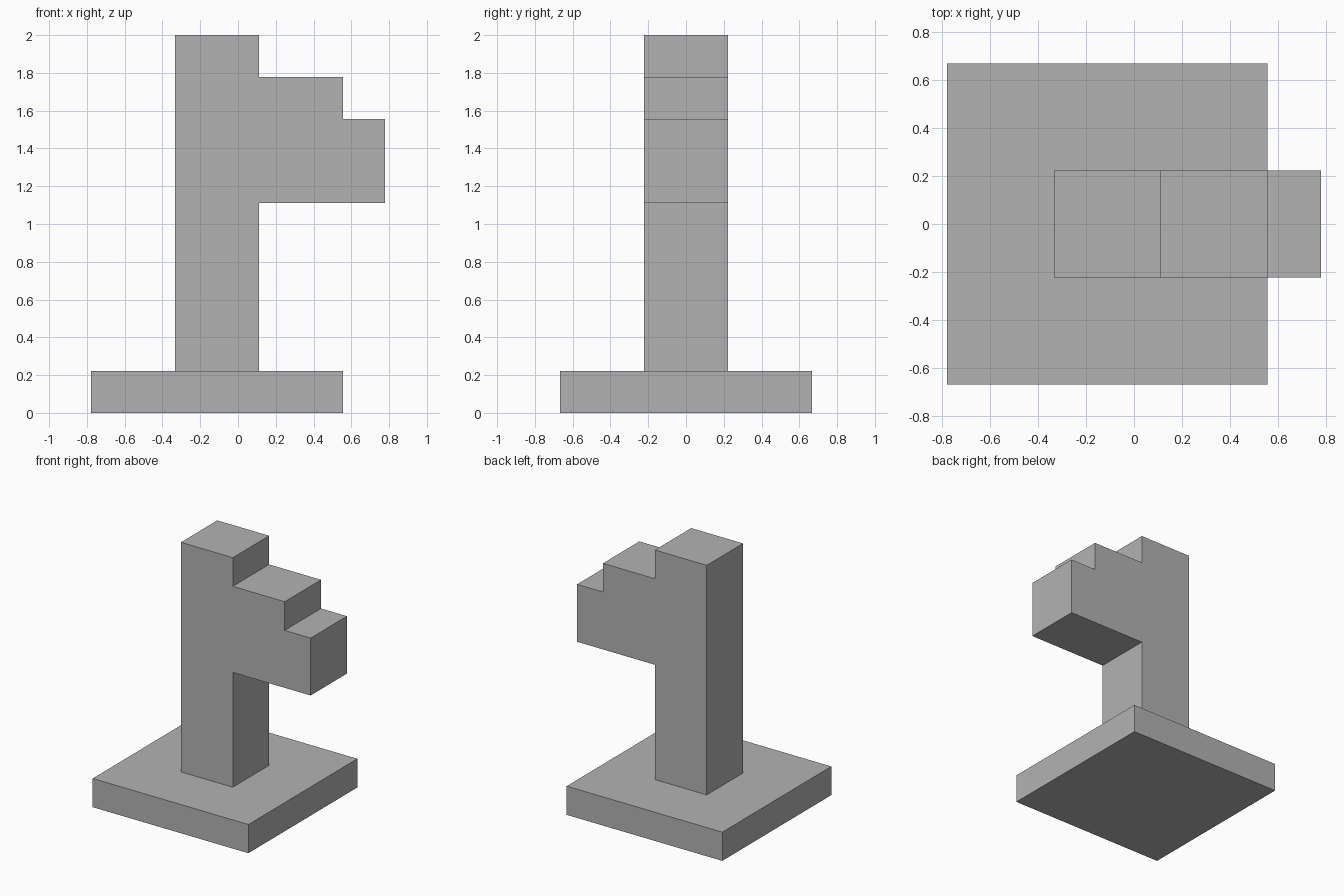
import bpy
import bmesh

cube = bpy.data.objects.get("Cube")
if cube:
    bpy.data.objects.remove(cube, do_unlink=True)

U = 2 / 9  # grid module

grey = bpy.data.materials.new("plain_grey")
grey.use_nodes = True
colour = (0.45, 0.45, 0.45, 1)
grey.diffuse_color = colour
grey.node_tree.nodes["Principled BSDF"].inputs["Base Color"].default_value = colour


def extrude_profile(name, profile, half_depth):
    """Extrude an x-z outline symmetrically along y (module units)."""
    bm = bmesh.new()
    verts = [bm.verts.new((x * U, -half_depth * U, z * U)) for x, z in profile]
    face = bm.faces.new(verts)
    extruded = bmesh.ops.extrude_face_region(bm, geom=[face])["geom"]
    moved = [v for v in extruded if isinstance(v, bmesh.types.BMVert)]
    bmesh.ops.translate(bm, verts=moved, vec=(0, 2 * half_depth * U, 0))
    bmesh.ops.recalc_face_normals(bm, faces=bm.faces)
    mesh = bpy.data.meshes.new(name)
    bm.to_mesh(mesh)
    bm.free()
    mesh.materials.append(grey)
    obj = bpy.data.objects.new(name, mesh)
    bpy.context.collection.objects.link(obj)
    return obj


# Square plinth
extrude_profile("base", [(-3.5, 0), (2.5, 0), (2.5, 1), (-3.5, 1)], 3)

# Column with stepped arm, one continuous outline
extrude_profile("stepped_post", [
    (-1.5, 1), (0.5, 1), (0.5, 5), (3.5, 5), (3.5, 7),
    (2.5, 7), (2.5, 8), (0.5, 8), (0.5, 9), (-1.5, 9),
], 1)
